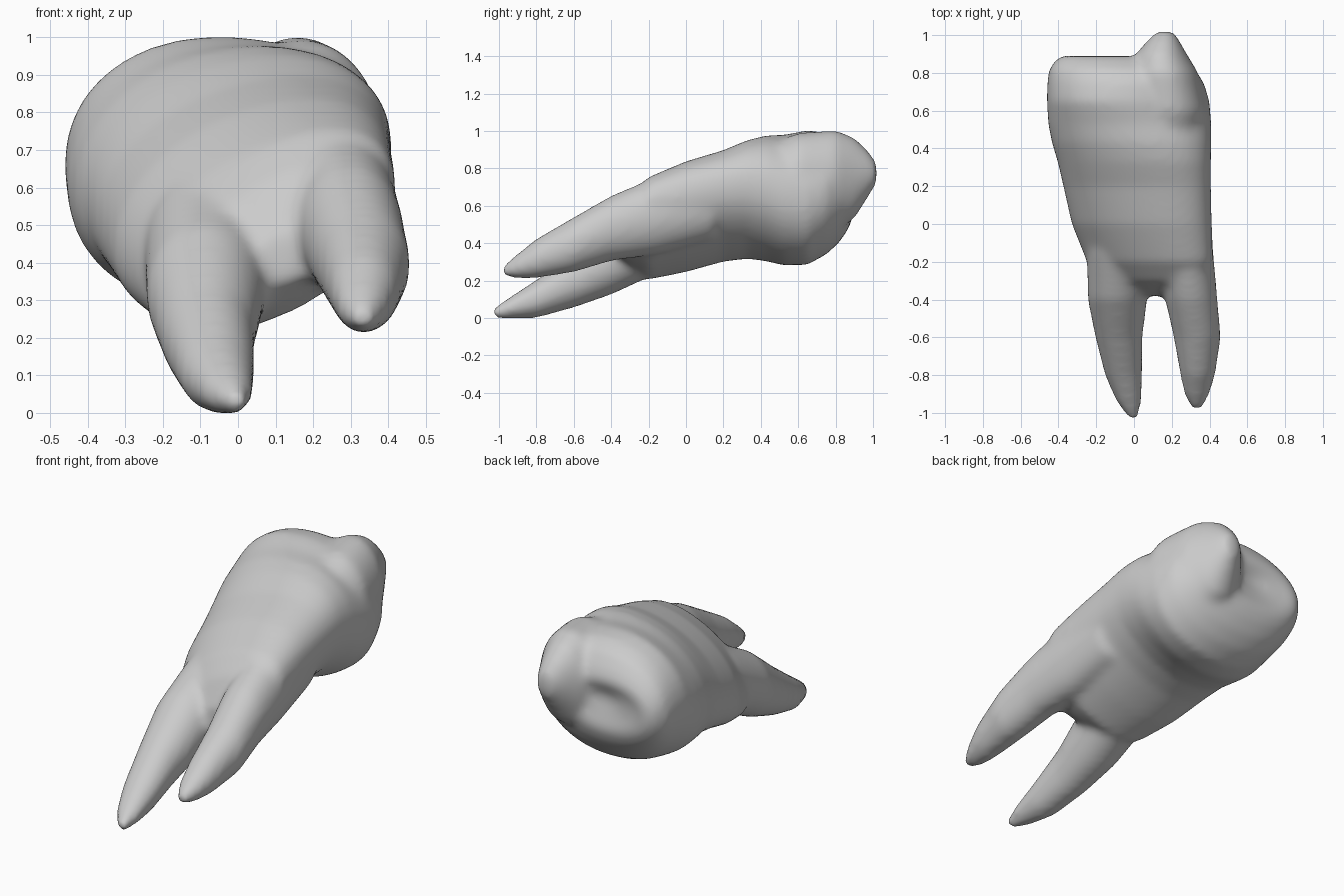
import bpy, bmesh
from math import sin, cos, pi, copysign, sqrt

old = bpy.data.objects.get("Cube")
if old:
    bpy.data.objects.remove(old, do_unlink=True)

mat = bpy.data.materials.new("pale_grey_enamel")
mat.use_nodes = True
grey = (0.6, 0.6, 0.6, 1)
mat.diffuse_color = grey
mat.node_tree.nodes["Principled BSDF"].inputs["Base Color"].default_value = grey

SIDES = 40
bm = bmesh.new()


def loft(sections, power=1.0, dish=None):
    """Skin rounded sections (y, x0, x1, z0, z1, optional tilt) along y."""
    rings = []
    for y, x0, x1, z0, z1, *tilt in sections:
        k = tilt[0] if tilt else 0
        cx, cz, w = (x0 + x1) / 2, (z0 + z1) / 2, (x1 - x0) / 2
        h = sqrt(((z1 - z0) / 2) ** 2 - (k * w) ** 2)
        ring = []
        for i in range(SIDES):
            a = 2 * pi * i / SIDES
            u = copysign(abs(cos(a)) ** power, cos(a))
            v = copysign(abs(sin(a)) ** power, sin(a))
            ring.append(bm.verts.new((cx + w * u, y, cz + h * v + k * w * u)))
        rings.append(ring)
    for a, b in zip(rings, rings[1:]):
        for i in range(SIDES):
            j = (i + 1) % SIDES
            bm.faces.new((a[i], b[i], b[j], a[j]))
    bm.faces.new(rings[0])
    if dish:
        hub = bm.verts.new(dish)
        for i in range(SIDES):
            bm.faces.new((rings[-1][i], hub, rings[-1][(i + 1) % SIDES]))
    else:
        bm.faces.new(rings[-1][::-1])


# Trunk and crown, ending in a shallow dished biting face
loft([(-.38, .02, .28, .34, .5, .3), (-.3, -.14, .38, .265, .66, .4),
      (-.2, -.25, .42, .21, .75, .38), (0, -.33, .413, .25, .835, .3),
      (.2, -.375, .408, .305, .895, .25), (.33, -.405, .408, .32, .95, .2),
      (.43, -.435, .41, .305, .975, .14), (.53, -.455, .41, .28, .98, .06),
      (.65, -.462, .40, .285, 1.005, -.03), (.75, -.46, .37, .34, .99),
      (.82, -.45, .32, .405, .95), (.87, -.415, .22, .48, .88),
      (.895, -.37, .13, .55, .82)], power=.94, dish=(-.1, .85, .72))

# Tall cusp on the biting face
loft([(.3, .04, .32, .5, .87), (.6, -.02, .385, .48, .99),
      (.8, -.03, .34, .47, 1.005), (.9, .01, .28, .53, .965),
      (.97, .07, .24, .64, .9), (1.02, .12, .21, .72, .83)])

# Lower, longer root
loft([(-1.03, -.03, .025, .0, .055), (-.94, -.095, .04, -.005, .115),
      (-.8, -.155, .045, .0, .205), (-.6, -.205, .045, .055, .345),
      (-.4, -.245, .07, .125, .5), (-.15, -.25, .1, .24, .63),
      (.1, -.22, .12, .32, .68)])

# Upper, shorter root
loft([(-.98, .305, .36, .22, .28), (-.9, .265, .4, .212, .345),
      (-.8, .245, .43, .213, .425), (-.6, .21, .46, .245, .54),
      (-.4, .165, .442, .305, .655), (-.15, .12, .42, .34, .76),
      (.15, .1, .39, .42, .82)])

bmesh.ops.recalc_face_normals(bm, faces=bm.faces)
mesh = bpy.data.meshes.new("molar_tooth")
bm.to_mesh(mesh)
bm.free()
tooth = bpy.data.objects.new("molar_tooth", mesh)
bpy.context.scene.collection.objects.link(tooth)
mesh.materials.append(mat)

# Fuse the overlapping parts and soften the joins
fuse = tooth.modifiers.new("fuse", "REMESH")
fuse.mode = "VOXEL"
fuse.voxel_size = 0.018
soft = tooth.modifiers.new("soften", "SMOOTH")
soft.factor = 0.5
soft.iterations = 16
bpy.context.view_layer.objects.active = tooth
tooth.select_set(True)
for name in ("fuse", "soften"):
    bpy.ops.object.modifier_apply(modifier=name)
bpy.ops.object.shade_smooth()
